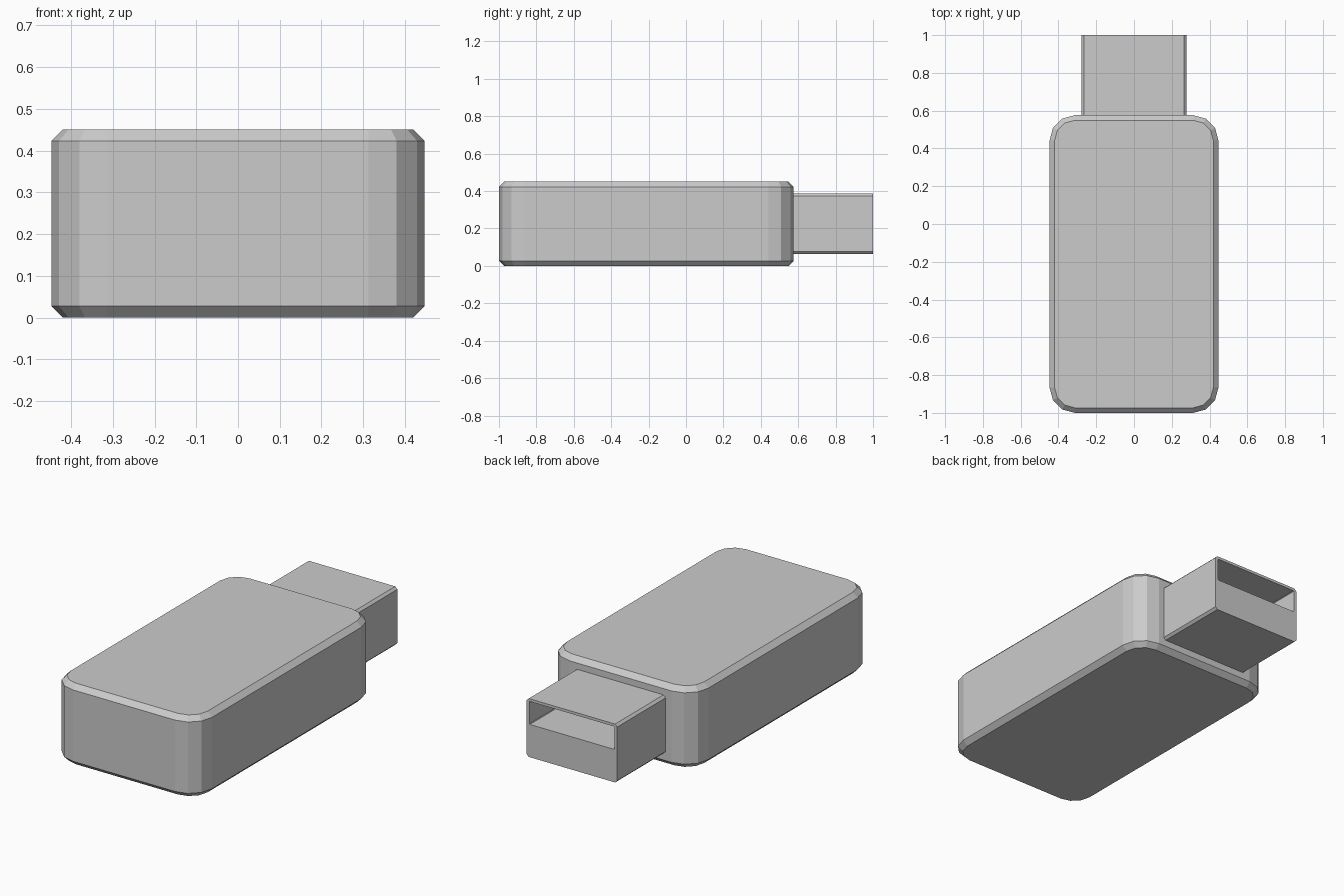
import bpy
import bmesh
from math import sin, cos, pi

if "Cube" in bpy.data.objects:
    bpy.data.objects.remove(bpy.data.objects["Cube"])


def rounded_rect(u0, u1, v0, v1, radius, segments):
    """Outline with rounded corners (one segment gives a chamfer)."""
    corners = [(u1 - radius, v1 - radius), (u0 + radius, v1 - radius),
               (u0 + radius, v0 + radius), (u1 - radius, v0 + radius)]
    points = []
    for i, (cu, cv) in enumerate(corners):
        for s in range(segments + 1):
            a = (i + s / segments) * pi / 2
            points.append((cu + radius * cos(a), cv + radius * sin(a)))
    return points


def loft(name, rings):
    """Join equal-length rings with quads and cap both ends."""
    bm = bmesh.new()
    loops = [[bm.verts.new(p) for p in ring] for ring in rings]
    for a, b in zip(loops, loops[1:]):
        for i in range(len(a)):
            j = (i + 1) % len(a)
            bm.faces.new((a[i], a[j], b[j], b[i]))
    bm.faces.new(loops[0])
    bm.faces.new(loops[-1])
    bmesh.ops.recalc_face_normals(bm, faces=bm.faces)
    mesh = bpy.data.meshes.new(name)
    bm.to_mesh(mesh)
    bm.free()
    obj = bpy.data.objects.new(name, mesh)
    bpy.context.collection.objects.link(obj)
    return obj


# Casing: rounded block with chamfered top and bottom rims
W, Y0, Y1, H, R, C = 0.447, -1.0, 0.576, 0.45, 0.134, 0.027
body_rings = []
for z, inset in ((0, C), (C, 0), (H - C, 0), (H, C)):
    outline = rounded_rect(-W + inset, W - inset, Y0 + inset, Y1 - inset, R - inset, 3)
    body_rings.append([(x, y, z) for x, y in outline])
loft("casing", body_rings)

# Plug: chamfered sleeve, solid lower half, open slot in the upper half
outer = rounded_rect(-0.278, 0.278, 0.064, 0.388, 0.013, 1)
slot = rounded_rect(-0.261, 0.261, 0.246, 0.373, 0.003, 1)
plug_rings = []
for outline, y in ((outer, Y1 - 0.004), (outer, 1.0), (slot, 1.0), (slot, Y1 + 0.004)):
    plug_rings.append([(x, y, z) for x, z in outline])
loft("plug", plug_rings)
